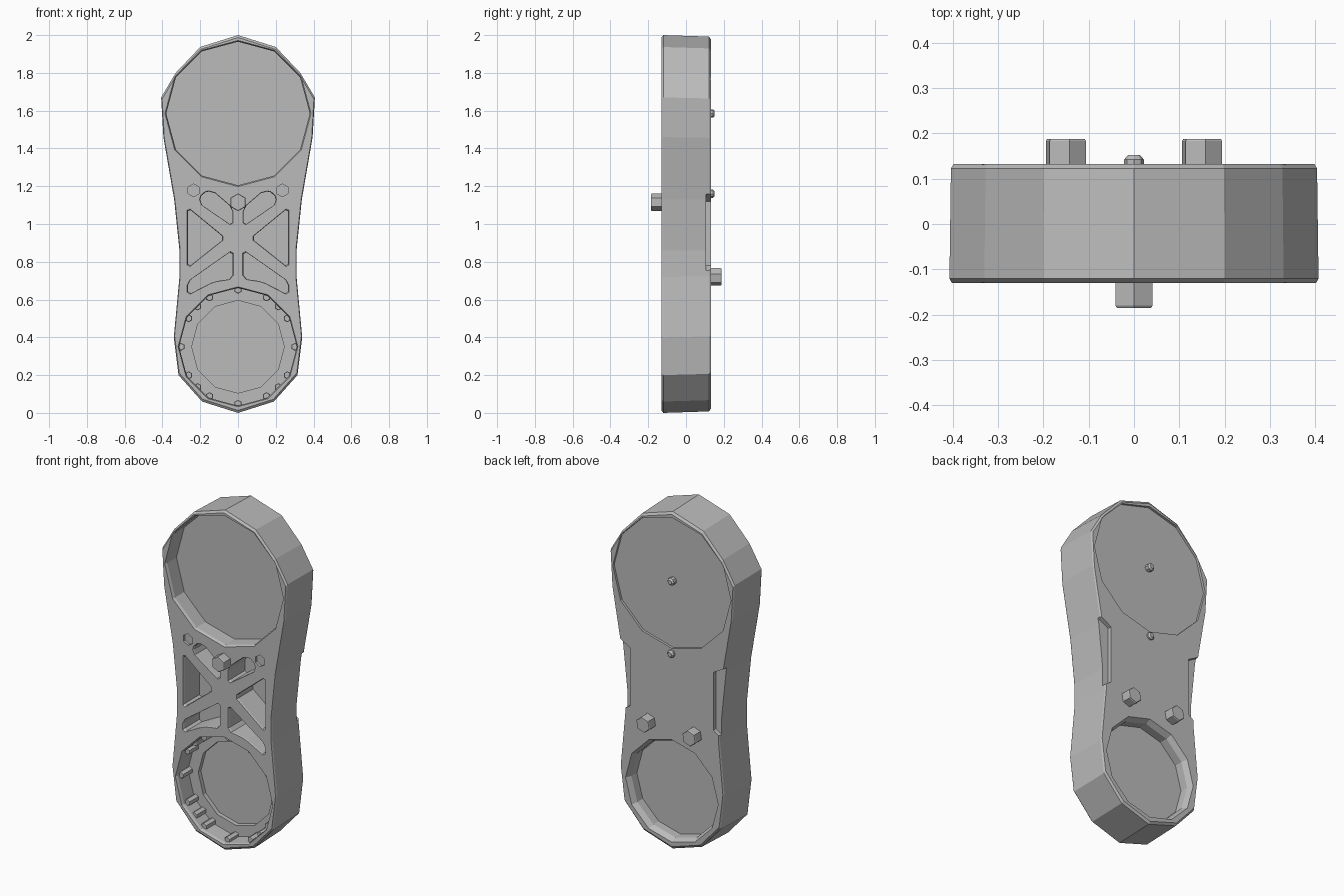
import bpy, bmesh
from math import sin, cos, radians
from mathutils import Vector

if "Cube" in bpy.data.objects:
    bpy.data.objects.remove(bpy.data.objects["Cube"])

grey = bpy.data.materials.new("plain grey")
grey.use_nodes = True
COLOUR = (0.5, 0.5, 0.5, 1)
grey.diffuse_color = COLOUR
grey.node_tree.nodes["Principled BSDF"].inputs["Base Color"].default_value = COLOUR


def ring(x, z, r, sides=12, turn=0):
    """Polygon in the x-z plane with a corner at the top."""
    return [(x + r * sin(radians(turn + 360 * i / sides)),
             z + r * cos(radians(turn + 360 * i / sides))) for i in range(sides)]


def clipped(points, cut=0.018):
    """Cut every corner so that it reads as rounded."""
    out = []
    for i, p in enumerate(points):
        p = Vector(p)
        for q in (Vector(points[i - 1]), Vector(points[(i + 1) % len(points)])):
            out.append(tuple(p + (q - p).normalized() * cut))
    return out


def mirrored(points):
    return [(-x, z) for x, z in reversed(points)]


def loft(name, outline, sections):
    """Sweep an outline along y; sections are (y, scale about the centre)."""
    cx = (min(p[0] for p in outline) + max(p[0] for p in outline)) / 2
    cz = (min(p[1] for p in outline) + max(p[1] for p in outline)) / 2
    bm = bmesh.new()
    loops = [[bm.verts.new((cx + (x - cx) * s, y, cz + (z - cz) * s)) for x, z in outline]
             for y, s in sections]
    n = len(outline)
    for a, b in zip(loops, loops[1:]):
        for i in range(n):
            bm.faces.new((a[i], a[(i + 1) % n], b[(i + 1) % n], b[i]))
    bm.faces.new(loops[0])
    bm.faces.new(loops[-1])
    bmesh.ops.recalc_face_normals(bm, faces=bm.faces)
    mesh = bpy.data.meshes.new(name)
    bm.to_mesh(mesh)
    bm.free()
    mesh.materials.append(grey)
    obj = bpy.data.objects.new(name, mesh)
    bpy.context.collection.objects.link(obj)
    return obj


# Main body, waisted between a large upper and a smaller lower round end
half = [(0.2, 1.937), (0.33, 1.8), (0.407, 1.67), (0.395, 1.46), (0.338, 1.13),
        (0.31, 0.86), (0.31, 0.72), (0.34, 0.4), (0.315, 0.2), (0.19, 0.06)]
outline = [(0, 2)] + half + [(0, 0)] + mirrored(half)
body = loft("body", outline, [(-0.13, 0.987), (-0.12, 1), (0.122, 0.992), (0.132, 0.978)])

cutters = []


def pocket(points, sections):
    cutters.append(loft("pocket_cutter", points, sections))


# Round pockets: upper front, lower front with a deeper centre, lower back, upper back
pocket(ring(0, 1.585, 0.38), [(-0.3, 1.02), (-0.132, 1.02), (-0.115, 1), (-0.03, 1)])
pocket(ring(0, 0.35, 0.312), [(-0.3, 1.02), (-0.132, 1.02), (-0.115, 1), (-0.02, 1)])
pocket(ring(0, 0.35, 0.245), [(-0.06, 1), (0.005, 1)])
pocket(ring(0, 0.35, 0.285), [(0.05, 1), (0.1, 1), (0.133, 1.06), (0.3, 1.06)])
pocket(ring(0, 1.575, 0.385), [(0.118, 1), (0.3, 1)])

# Truss windows, bolt sockets and rear edge notches, on both sides
windows = [
    [(0.265, 1.085), (0.07, 0.925), (0.265, 0.77)],
    [(0.03, 0.86), (0.03, 0.71), (0.13, 0.695), (0.265, 0.625), (0.265, 0.695)],
    [(0.03, 0.99), (0.03, 1.085), (0.135, 1.175), (0.19, 1.165), (0.205, 1.11)],
]
notch = [(0.27, 0.78), (0.27, 1.12), (0.45, 1.22), (0.45, 0.66)]
for side in (lambda p: p, mirrored):
    for window in windows:
        pocket(side(clipped(window)), [(-0.3, 1.05), (-0.132, 1.05), (-0.12, 1), (0.02, 1)])
    pocket(side(ring(0.235, 1.178, 0.034, 6)), [(-0.3, 1), (-0.115, 1)])
    pocket(side(notch), [(0.107, 1), (0.3, 1)])

for cutter in cutters:
    cutter.hide_render = True
    mod = body.modifiers.new("pocket", 'BOOLEAN')
    mod.operation = 'DIFFERENCE'
    mod.solver = 'EXACT'
    mod.object = cutter
bpy.context.view_layer.update()
cut_mesh = bpy.data.meshes.new_from_object(
    body.evaluated_get(bpy.context.evaluated_depsgraph_get()))
body.modifiers.clear()
body.data = cut_mesh
for cutter in cutters:
    bpy.data.objects.remove(cutter)

# Large hexagonal bolts
loft("front_bolt", ring(0, 1.115, 0.047, 6), [(-0.1, 1), (-0.18, 1), (-0.185, 0.93)])
for name, x, turn in (("left", 0.15, 10), ("right", -0.15, 10)):
    loft(name + "_back_bolt", ring(x, 0.72, 0.047, 6, turn),
         [(0.1, 1), (0.183, 1), (0.188, 0.93)])

# Small studs on the back
for name, z in (("upper", 1.585), ("lower", 1.16)):
    loft(name + "_back_stud", ring(0, z, 0.022, 8), [(0.1, 1), (0.142, 1), (0.152, 0.6)])

# Studs around the lower front pocket
for quarter in range(0, 360, 90):
    for angle in (0, 30, 45, 60):
        a = radians(quarter + angle)
        loft("rim_stud", ring(0.302 * sin(a), 0.35 + 0.302 * cos(a), 0.021, 6),
             [(-0.01, 1), (-0.095, 1), (-0.1, 0.85)])
